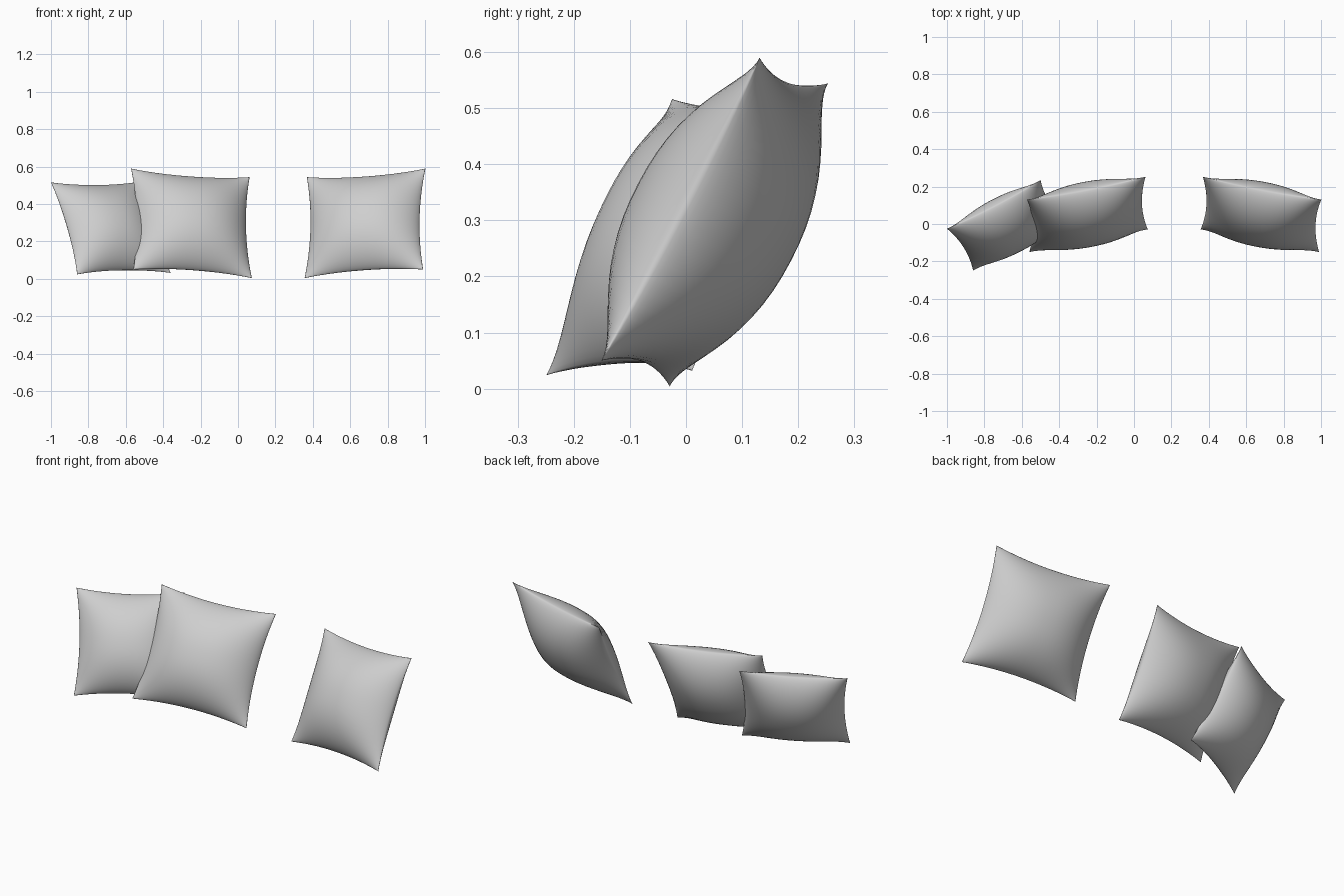
import bpy
import bmesh
import math
from mathutils import Vector

cube = bpy.data.objects.get("Cube")
if cube:
    bpy.data.objects.remove(cube, do_unlink=True)

# Single fabric colour
fabric = bpy.data.materials.new("grey_fabric")
fabric.use_nodes = True
GREY = (0.62, 0.62, 0.62, 1.0)
fabric.diffuse_color = GREY
bsdf = fabric.node_tree.nodes["Principled BSDF"]
bsdf.inputs["Base Color"].default_value = GREY
bsdf.inputs["Roughness"].default_value = 0.8

SEGMENTS = 28
PINCH = 0.08


def puff(t):
    """Padding profile across one direction, zero at the seam."""
    return max(0.0, 1 - abs(t) ** 2.2) ** 0.72


def pillow(name, centre, half_u, half_v, depth):
    """Cushion spanned by two half-edge vectors, padded on both sides."""
    centre, u, v = Vector(centre), Vector(half_u), Vector(half_v)
    normal = u.cross(v).normalized()
    bm = bmesh.new()
    for side in (1, -1):
        panel = bmesh.ops.create_grid(bm, x_segments=SEGMENTS, y_segments=SEGMENTS, size=1)
        for vert in panel["verts"]:
            # Pack the rows closer together near the seam
            a = math.sin(vert.co.x * math.pi / 2)
            b = math.sin(vert.co.y * math.pi / 2)
            # Seams draw inward between the corners
            s = a * (1 - PINCH * (1 - b * b))
            t = b * (1 - PINCH * (1 - a * a))
            vert.co = centre + u * s + v * t + normal * (side * depth * puff(a) * puff(b))
    # Sew the panels together
    bmesh.ops.remove_doubles(bm, verts=bm.verts, dist=0.0002)
    bmesh.ops.recalc_face_normals(bm, faces=bm.faces)
    for face in bm.faces:
        face.smooth = True
    mesh = bpy.data.meshes.new(name)
    bm.to_mesh(mesh)
    bm.free()
    mesh.materials.append(fabric)
    obj = bpy.data.objects.new(name, mesh)
    bpy.context.collection.objects.link(obj)
    return obj


# Middle pillow and its mirrored twin on the model's left
MIRROR_X = 0.215
centre, u, v = (-0.249, 0.051, 0.297), (0.317, 0.061, -0.023), (-0.006, 0.141, 0.27)
pillow("middle_pillow", centre, u, v, 0.145)
pillow("left_pillow", (2 * MIRROR_X - centre[0], centre[1], centre[2]),
       (u[0], -u[1], -u[2]), (-v[0], v[1], v[2]), 0.145)

# Smaller pillow turned inward behind the middle one
pillow("right_pillow", (-0.68, -0.007, 0.274), (0.25, 0.13, 0.004), (-0.07, 0.112, 0.246), 0.128)
